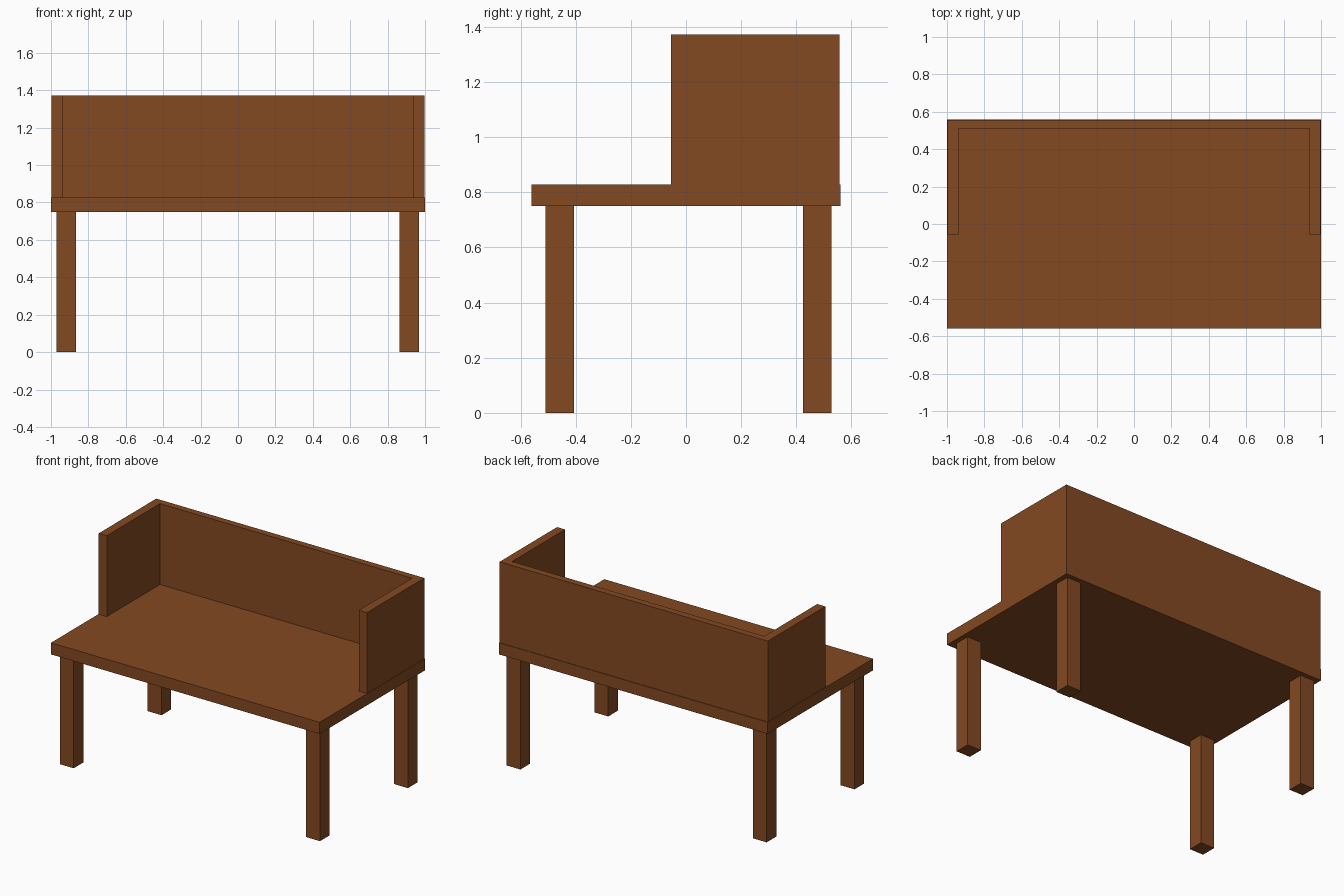
import bpy
import bmesh

old = bpy.data.objects.get("Cube")
if old:
    bpy.data.objects.remove(old, do_unlink=True)

# One brown wood for every part
wood = bpy.data.materials.new("brown_wood")
wood.use_nodes = True
colour = (0.231, 0.067, 0.016, 1.0)
wood.diffuse_color = colour
bsdf = next(n for n in wood.node_tree.nodes if n.type == 'BSDF_PRINCIPLED')
bsdf.inputs["Base Color"].default_value = colour


def prism(name, outline, z0, z1):
    """Extrude a plan outline upward from z0 to z1."""
    bm = bmesh.new()
    base = bm.faces.new([bm.verts.new((x, y, z0)) for x, y in outline])
    top = bmesh.ops.extrude_face_region(bm, geom=[base], use_keep_orig=True)
    verts = [v for v in top["geom"] if isinstance(v, bmesh.types.BMVert)]
    bmesh.ops.translate(bm, verts=verts, vec=(0, 0, z1 - z0))
    bmesh.ops.recalc_face_normals(bm, faces=bm.faces)
    mesh = bpy.data.meshes.new(name)
    bm.to_mesh(mesh)
    bm.free()
    mesh.materials.append(wood)
    obj = bpy.data.objects.new(name, mesh)
    bpy.context.collection.objects.link(obj)
    return obj


def rect(x0, x1, y0, y1):
    return [(x0, y0), (x1, y0), (x1, y1), (x0, y1)]


SEAT_BOTTOM, SEAT_TOP, WALL_TOP = 0.75, 0.828, 1.372

# Seat slab
prism("seat", rect(-1, 1, -0.56, 0.56), SEAT_BOTTOM, SEAT_TOP)

# Backrest and both side panels as one U-shaped wall
front, inner, back = -0.055, 0.51, 0.556
half, inside = 0.998, 0.938
prism("back_and_side_panels",
      [(-half, front), (-inside, front), (-inside, inner), (inside, inner),
       (inside, front), (half, front), (half, back), (-half, back)],
      SEAT_TOP, WALL_TOP)

# Four square legs
for side, x0, x1 in (("right", -0.97, -0.867), ("left", 0.863, 0.967)):
    for end, y0, y1 in (("front", -0.509, -0.406), ("back", 0.425, 0.528)):
        prism(f"{end}_{side}_leg", rect(x0, x1, y0, y1), 0, SEAT_BOTTOM)
